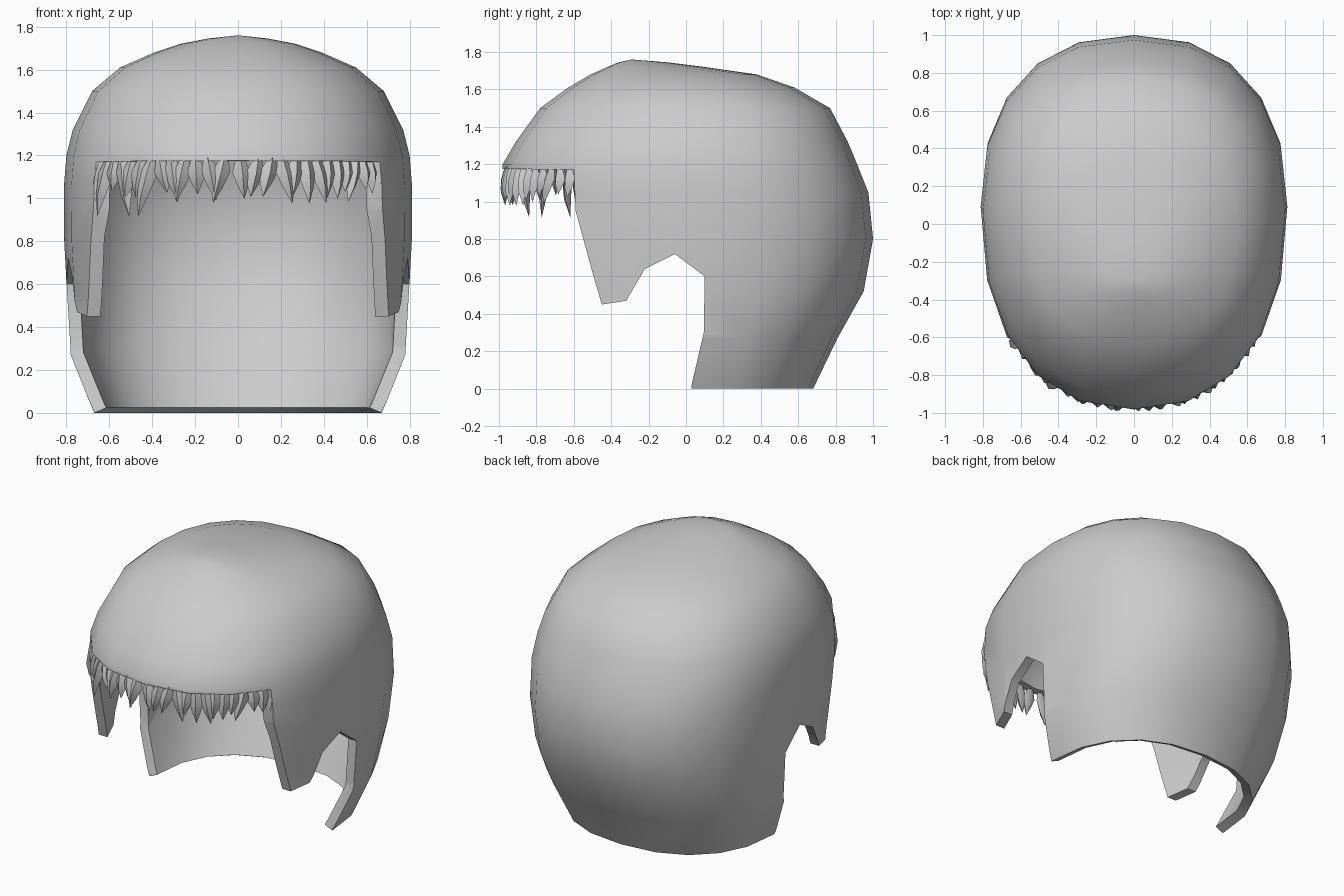
import bpy, bmesh, math, random
from mathutils import Vector

random.seed(4)
cube = bpy.data.objects.get("Cube")
if cube:
    bpy.data.objects.remove(cube)

grey = bpy.data.materials.new("hair grey")
grey.use_nodes = True
grey.diffuse_color = (0.6, 0.6, 0.6, 1)
grey.node_tree.nodes["Principled BSDF"].inputs["Base Color"].default_value = (0.6, 0.6, 0.6, 1)


def make_object(name, bm):
    bmesh.ops.recalc_face_normals(bm, faces=bm.faces)
    mesh = bpy.data.meshes.new(name)
    bm.to_mesh(mesh)
    bm.free()
    mesh.materials.append(grey)
    obj = bpy.data.objects.new(name, mesh)
    bpy.context.collection.objects.link(obj)
    return obj


def activate(obj):
    bpy.ops.object.select_all(action='DESELECT')
    obj.select_set(True)
    bpy.context.view_layer.objects.active = obj


def oval(angle, z, half, front, back, shift, power=2.3):
    """Point on a squarish oval whose widest line lies behind its middle."""
    c, s = math.cos(angle), math.sin(angle)
    middle = (front + back) / 2 + shift
    depth = back - middle if s > 0 else middle - front
    x = math.copysign(abs(c) ** (2 / power), c) * half
    y = math.copysign(abs(s) ** (2 / power), s) * depth + middle
    return Vector((x, y, z))


# Hair cap: rings of height, half width, front, back, shift of widest line
RINGS = [
    (0.0, 0.67, -0.80, 0.68, 0.1), (0.27, 0.785, -0.92, 0.81, 0.1),
    (0.52, 0.795, -0.97, 0.95, 0.1), (0.80, 0.81, -0.99, 1.0, 0.1),
    (1.05, 0.812, -0.99, 0.975, 0.1), (1.2, 0.80, -0.98, 0.915, 0.1),
    (1.32, 0.77, -0.91, 0.865, 0.08), (1.5, 0.68, -0.78, 0.77, 0.05),
    (1.61, 0.55, -0.63, 0.58, 0), (1.68, 0.39, -0.51, 0.38, 0),
    (1.72, 0.27, -0.42, 0.1, 0), (1.745, 0.14, -0.36, -0.1, 0),
]
SIDES = 20
bm = bmesh.new()
loops = [[bm.verts.new(oval(2 * math.pi * i / SIDES, *ring)) for i in range(SIDES)]
         for ring in RINGS]
for low, high in zip(loops, loops[1:]):
    for i in range(SIDES):
        j = (i + 1) % SIDES
        bm.faces.new((low[i], low[j], high[j], high[i]))
crown = bm.verts.new((0, -0.29, 1.76))
for i in range(SIDES):
    bm.faces.new((loops[-1][i], loops[-1][(i + 1) % SIDES], crown))
cap = make_object("hair_cap", bm)
if cap.data.polygons[0].normal.dot(cap.data.polygons[0].center) < 0:
    cap.data.flip_normals()

# Face opening and ear notches, cut straight through from side to side
OPENING = [(-1.3, 1.18), (-0.6, 1.17), (-0.59, 0.95), (-0.5, 0.62), (-0.45, 0.45),
           (-0.32, 0.47), (-0.22, 0.64), (-0.06, 0.72), (0.1, 0.6), (0.095, 0.3),
           (0.03, 0.02), (0.03, -0.3), (-1.3, -0.3)]
bm = bmesh.new()
outline = bm.faces.new([bm.verts.new((-1.2, y, z)) for y, z in OPENING])
side = bmesh.ops.extrude_face_region(bm, geom=[outline])
bmesh.ops.translate(bm, vec=(2.4, 0, 0),
                    verts=[v for v in side["geom"] if isinstance(v, bmesh.types.BMVert)])
cutter = make_object("opening_cutter", bm)
cutter.hide_render = True

activate(cap)
shell = cap.modifiers.new("Thickness", 'SOLIDIFY')
shell.thickness = 0.06
shell.offset = -1
cut = cap.modifiers.new("Opening", 'BOOLEAN')
cut.operation = 'DIFFERENCE'
cut.solver = 'EXACT'
cut.object = cutter
for name in ("Thickness", "Opening"):
    bpy.ops.object.modifier_apply(modifier=name)
bpy.data.objects.remove(cutter)
bpy.ops.object.shade_smooth_by_angle(angle=math.radians(40))


# Fringe: pointed locks along the brow, longer toward the right temple
def add_lock(bm, root, outward, length, lean):
    across = Vector((-outward.y, outward.x, 0))
    rings = []
    for drop, wide, deep in ((-0.03, 0.018, 0.012), (0.04, 0.043, 0.024),
                             (length * 0.6, 0.027, 0.02)):
        centre = root + across * lean * drop + outward * drop * 0.12 - Vector((0, 0, drop))
        rings.append([bm.verts.new(centre + across * wide * a + outward * deep * b)
                      for a, b in ((1, -0.5), (0.1, 1), (-1, -0.2), (0, -1))])
    tip = bm.verts.new(root + across * lean * length + outward * 0.012
                       - Vector((0, 0, length)))
    bm.faces.new(rings[0])
    for low, high in zip(rings, rings[1:]):
        for i in range(4):
            bm.faces.new((low[i], low[(i + 1) % 4], high[(i + 1) % 4], high[i]))
    for i in range(4):
        bm.faces.new((rings[-1][i], rings[-1][(i + 1) % 4], tip))


LOCKS = 27
bm = bmesh.new()
for k in range(LOCKS):
    angle = math.radians(-143 + 107 * k / (LOCKS - 1))
    edge = oval(angle, 1.16, 0.80, -0.985, 0.94, 0.1)
    outward = Vector((edge.x, edge.y - 0.1, 0)).normalized()
    length = random.uniform(0.12, 0.19)
    if k in (1, 3, 6):
        length = 0.245
    add_lock(bm, edge - outward * 0.025, outward, length, random.uniform(-0.3, 0.3))
fringe = make_object("fringe", bm)
activate(fringe)
bpy.ops.object.shade_smooth_by_angle(angle=math.radians(60))
